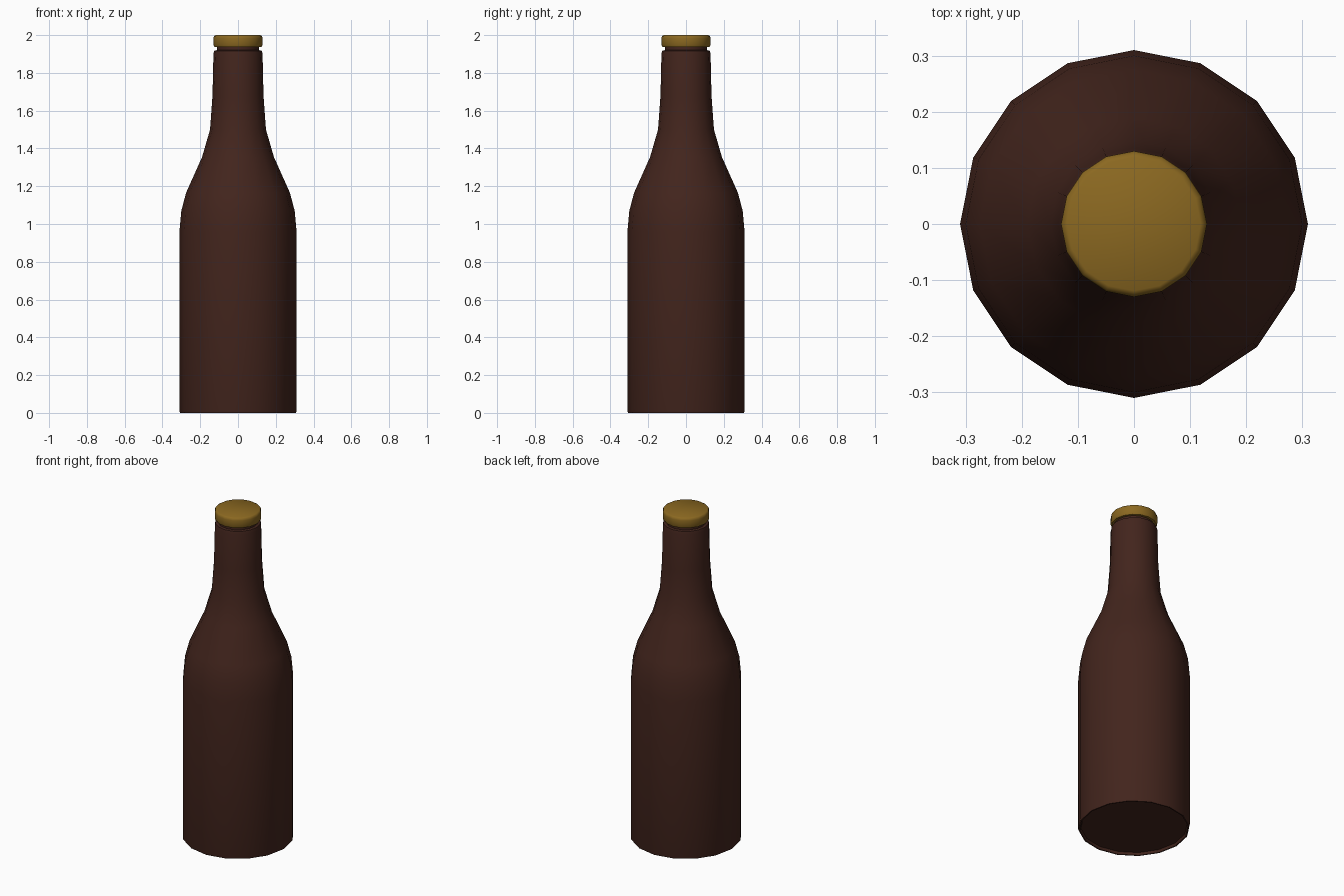
import bpy, math

if "Cube" in bpy.data.objects:
    bpy.data.objects.remove(bpy.data.objects["Cube"])

SIDES = 16

def material(name, color):
    m = bpy.data.materials.new(name)
    m.diffuse_color = (*color, 1)
    m.use_nodes = True
    m.node_tree.nodes["Principled BSDF"].inputs["Base Color"].default_value = m.diffuse_color
    return m

def lathe(name, profile, mat, angle):
    """Revolve (radius, z) points, listed bottom to top, and close both ends."""
    verts, faces = [], []
    for r, z in profile:
        for i in range(SIDES):
            a = 2 * math.pi * i / SIDES
            verts.append((r * math.cos(a), r * math.sin(a), z))
    for k in range(len(profile) - 1):
        for i in range(SIDES):
            j = (i + 1) % SIDES
            lo, hi = k * SIDES, (k + 1) * SIDES
            faces.append((lo + i, lo + j, hi + j, hi + i))
    faces.append(tuple(reversed(range(SIDES))))
    faces.append(tuple(range(len(verts) - SIDES, len(verts))))
    mesh = bpy.data.meshes.new(name)
    mesh.from_pydata(verts, [], faces)
    mesh.materials.append(mat)
    obj = bpy.data.objects.new(name, mesh)
    bpy.context.collection.objects.link(obj)
    bpy.context.view_layer.objects.active = obj
    obj.select_set(True)
    bpy.ops.object.shade_smooth_by_angle(angle=math.radians(angle))
    obj.select_set(False)
    return obj

glass = material("brown_glass", (0.055, 0.018, 0.012))
gold = material("gold_metal", (0.26, 0.14, 0.015))

# Bottle: recessed base, straight body, curved shoulder, neck and lip
lathe("bottle", [
    (0.295, 0.015), (0.30, 0.0), (0.307, 0.0), (0.31, 0.01),
    (0.31, 0.96), (0.30, 1.07), (0.275, 1.165), (0.19, 1.355),
    (0.148, 1.50), (0.135, 1.68), (0.13, 1.90), (0.126, 1.917),
    (0.112, 1.92), (0.112, 1.945),
], glass, 40)

# Cap: short disc with softened rims
lathe("cap", [
    (0.112, 1.936), (0.125, 1.937), (0.13, 1.947),
    (0.13, 1.984), (0.127, 1.995), (0.119, 2.0),
], gold, 50)
